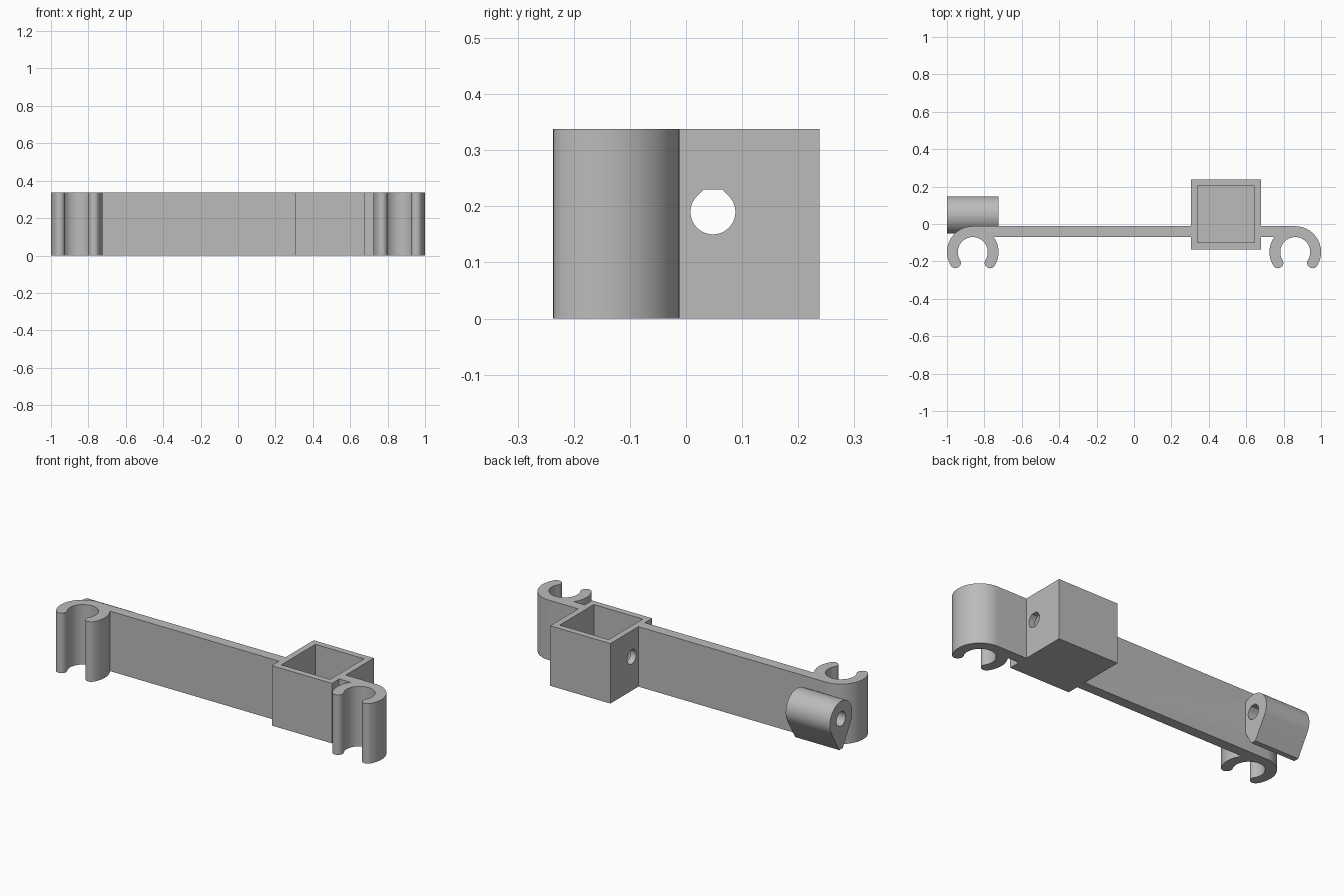
import bpy
import bmesh
from math import asin, cos, degrees, pi, radians, sin, sqrt
from mathutils import Vector

cube = bpy.data.objects.get("Cube")
if cube:
    bpy.data.objects.remove(cube, do_unlink=True)

HEIGHT = 0.338
CLIP = Vector((0.862, -0.15))      # centre of the clip ring
OUTER, INNER = 0.138, 0.08
BAR_FRONT = -0.07
TIP = 32                           # clip ends this far below its centre line
HOLE_Y, HOLE_Z = 0.048, 0.19

grey = bpy.data.materials.new("plain_grey")
grey.use_nodes = True
colour = (0.5, 0.5, 0.5, 1)
grey.diffuse_color = colour
grey.node_tree.nodes["Principled BSDF"].inputs["Base Color"].default_value = colour


def arc(centre, radius, start, end, steps):
    angles = [radians(start + (end - start) * i / steps) for i in range(steps + 1)]
    return [Vector((centre[0] + radius * cos(a), centre[1] + radius * sin(a))) for a in angles]


def extrude(name, points, sweep):
    """Close the 3D outline into a face and sweep it into a solid."""
    bm = bmesh.new()
    face = bm.faces.new([bm.verts.new(p) for p in points])
    result = bmesh.ops.extrude_face_region(bm, geom=[face])
    moved = [v for v in result["geom"] if isinstance(v, bmesh.types.BMVert)]
    bmesh.ops.translate(bm, verts=moved, vec=sweep)
    bmesh.ops.recalc_face_normals(bm, faces=bm.faces)
    mesh = bpy.data.meshes.new(name)
    bm.to_mesh(mesh)
    bm.free()
    mesh.materials.append(grey)
    obj = bpy.data.objects.new(name, mesh)
    bpy.context.collection.objects.link(obj)
    return obj


def block(name, x0, x1, y0, y1, z0, z1):
    corners = [(x0, y0, z0), (x1, y0, z0), (x1, y1, z0), (x0, y1, z0)]
    return extrude(name, corners, (0, 0, z1 - z0))


def along_x(name, outline, x0, x1):
    """Sweep an outline given around the hole axis along x."""
    points = [(x0, HOLE_Y + p[0], HOLE_Z + p[1]) for p in outline]
    return extrude(name, points, (x1 - x0, 0, 0))


def combine(target, tool, operation):
    mod = target.modifiers.new(operation.lower(), "BOOLEAN")
    mod.operation = operation
    mod.solver = "EXACT"
    mod.object = tool
    bpy.context.view_layer.objects.active = target
    bpy.ops.object.modifier_apply(modifier=mod.name)
    bpy.data.objects.remove(tool, do_unlink=True)


# Bar with a round-tipped C clip at each end, as one mirrored outline
middle, tip_radius = (OUTER + INNER) / 2, (OUTER - INNER) / 2
join = 180 - degrees(asin((BAR_FRONT - CLIP.y) / OUTER))
left_tip = arc(CLIP, middle, 180 + TIP, 180 + TIP, 1)[0]
right_tip = arc(CLIP, middle, -TIP, -TIP, 1)[0]
half = arc(CLIP, OUTER, join, 180 + TIP, 12)
half += arc(left_tip, tip_radius, 180 + TIP, 360 + TIP, 12)[1:]
half += arc(CLIP, INNER, 180 + TIP, -TIP, 40)[1:]
half += arc(right_tip, tip_radius, 180 - TIP, 360 - TIP, 12)[1:]
half += arc(CLIP, OUTER, -TIP, 90, 24)[1:]
outline = half + [Vector((-p.x, p.y)) for p in reversed(half)]
bracket = extrude("clip_bracket", [(p.x, p.y, 0) for p in outline], (0, 0, HEIGHT))

# Square socket with an open top and a closed floor
combine(bracket, block("socket", 0.305, 0.68, -0.135, 0.238, 0, HEIGHT), "UNION")
combine(bracket, block("socket_cavity", 0.34, 0.645, -0.1, 0.203, 0.035, HEIGHT + 0.1), "DIFFERENCE")

# Tube on the back: round above, tapering to a narrow foot below
foot, drop, radius = 0.015, 0.17, 0.1
reach = sqrt(foot ** 2 + drop ** 2)
tangent = degrees(pi / 2 - asin(radius / reach) - asin(foot / reach))
tube_outline = arc((0, 0), radius, tangent - 90 + 2 * degrees(asin(foot / reach)),
                   270 - tangent - 2 * degrees(asin(foot / reach)), 48)
tube_outline += [Vector((-foot, -drop)), Vector((foot, -drop))]
combine(bracket, along_x("tube", tube_outline, -1, -0.725), "UNION")

# Flat-topped teardrop hole through the tube and both socket walls
bore = 0.04
flat = bore * (sqrt(2) - 1)
hole_outline = arc((0, 0), bore, 135, 405, 36) + [Vector((flat, bore)), Vector((-flat, bore))]
for x0, x1 in ((-1.1, -0.7), (0.25, 0.72)):
    combine(bracket, along_x("hole", hole_outline, x0, x1), "DIFFERENCE")

bpy.ops.object.select_all(action="DESELECT")
bracket.select_set(True)
bpy.context.view_layer.objects.active = bracket
bpy.ops.object.shade_smooth_by_angle(angle=radians(30))
